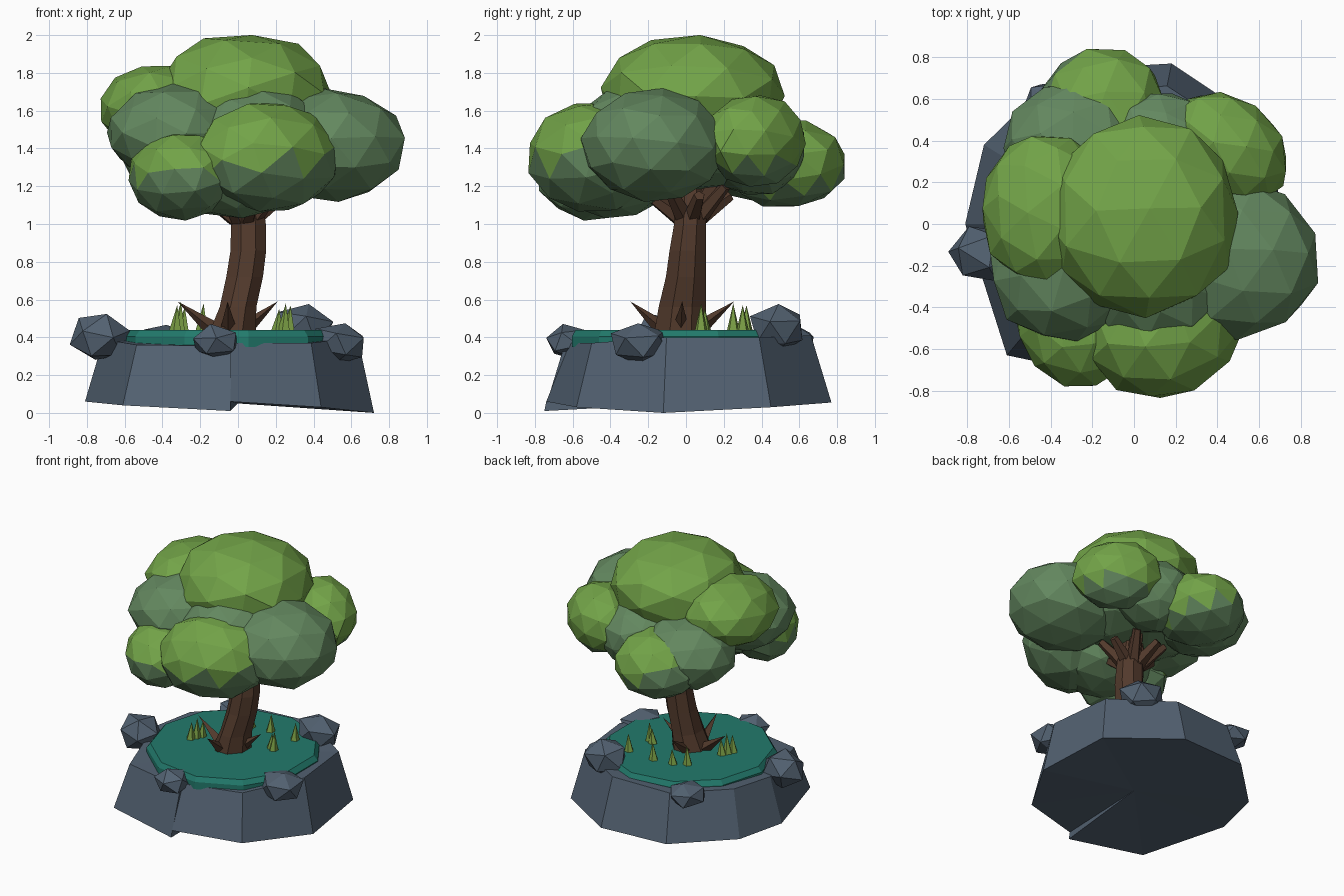
import bpy, bmesh, math, random
from mathutils import Vector, Euler, Matrix

if "Cube" in bpy.data.objects:
    bpy.data.objects.remove(bpy.data.objects["Cube"])
random.seed(11)

def mat(name, c):
    m = bpy.data.materials.new(name)
    m.diffuse_color = (*c, 1)
    m.use_nodes = True
    m.node_tree.nodes["Principled BSDF"].inputs["Base Color"].default_value = m.diffuse_color
    return m

LIGHT = mat("light leaf", (0.17, 0.37, 0.065))
DARK = mat("dark leaf", (0.125, 0.245, 0.115))
ROCK = mat("slate rock", (0.085, 0.12, 0.165))
BARK = mat("bark", (0.085, 0.042, 0.025))
TURF = mat("teal turf", (0.016, 0.195, 0.15))
BLADE = mat("grass blade", (0.2, 0.35, 0.06))

def finish(name, bm, *mats):
    bmesh.ops.recalc_face_normals(bm, faces=bm.faces)
    me = bpy.data.meshes.new(name)
    bm.to_mesh(me)
    bm.free()
    for m in mats:
        me.materials.append(m)
    ob = bpy.data.objects.new(name, me)
    bpy.context.collection.objects.link(ob)
    return ob

def lump(name, c, r, sub, jitter, mats, split=None, tilt=0, yaw=0):
    """Faceted ellipsoid; faces below a (tilted) split plane take the second colour."""
    bm = bmesh.new()
    bmesh.ops.create_icosphere(bm, subdivisions=sub, radius=1)
    turn = Euler([random.uniform(0, 6.28) for _ in range(3)]).to_matrix()
    for v in bm.verts:
        v.co = turn @ v.co * random.uniform(1 - jitter, 1 + jitter)
    if split is not None:
        for f in bm.faces:
            p = f.calc_center_median()
            f.material_index = int(p.z - tilt * p.x < split)
    spin = Matrix.Rotation(math.radians(yaw), 3, 'Z')
    for v in bm.verts:
        v.co = Vector(c) + spin @ Vector((v.co.x * r[0], v.co.y * r[1], v.co.z * r[2]))
    finish(name, bm, *mats)

def tube(name, rings, sides, m):
    """Skin of stacked rings: each ring is (centre, radius x, radius y)."""
    bm = bmesh.new()
    loops = []
    for c, rx, ry in rings:
        loops.append([bm.verts.new((c[0] + rx * math.cos(a), c[1] + ry * math.sin(a), c[2]))
                      for a in (2 * math.pi * (i + 0.5) / sides for i in range(sides))])
    for lo, hi in zip(loops, loops[1:]):
        for i in range(sides):
            j = (i + 1) % sides
            bm.faces.new((lo[i], lo[j], hi[j], hi[i]))
    bm.faces.new(loops[0])
    bm.faces.new(loops[-1])
    finish(name, bm, m)

def spike(name, a, b, r1, r2, sides, m):
    """Tapered prism from a to b."""
    a, b = Vector(a), Vector(b)
    d = b - a
    bm = bmesh.new()
    bmesh.ops.create_cone(bm, cap_ends=True, segments=sides, radius1=r1, radius2=r2, depth=d.length)
    q = d.to_track_quat('Z', 'Y')
    for v in bm.verts:
        v.co = q @ v.co + (a + b) / 2
    finish(name, bm, m)

# Rock base, an open ring of corners with a crack at the front
foot = [(-.04, -.74, .06), (.44, -.58, .03), (.72, -.12, 0), (.66, .45, .03),
        (.18, .77, .055), (-.35, .74, .06), (-.72, .38, .06), (-.81, .0, .06), (-.61, -.63, .04), (-.04, -.75, .01)]
rim_z = [.37, .37, .40, .40, .41, .40, .40, .39, .36, .355]
n = len(foot) - 1
bm = bmesh.new()
low = [bm.verts.new(p) for p in foot]
top = [bm.verts.new((p[0] * .88, p[1] * (.86 if i else .83), z)) for i, (p, z) in enumerate(zip(foot, rim_z))]
mid_low, mid_top = bm.verts.new((0, 0, .05)), bm.verts.new((0, 0, .38))
for i in range(n):
    bm.faces.new((low[i], low[i + 1], top[i + 1], top[i]))
    bm.faces.new((low[i + 1], low[i], mid_low))
    bm.faces.new((top[i], top[i + 1], mid_top))
bm.faces.new((low[0], top[0], top[n], low[n]))
bm.faces.new((low[0], low[n], mid_low))
bm.faces.new((top[n], top[0], mid_top))
finish("rock_base", bm, ROCK)

# Turf disc
tube("turf", [((-.03, 0, .35), .61, .61), ((-.03, 0, .405), .61, .61), ((-.03, 0, .44), .58, .59)], 11, TURF)

# Boulders round the rim
for c, r in [((-.725, -.145, .40), (.17, .145, .135)), ((-.12, -.62, .375), (.14, .13, .095)),
             ((.535, -.245, .37), (.155, .165, .115)), ((.34, .485, .445), (.165, .155, .135)),
             ((-.40, .55, .385), (.15, .15, .09))]:
    lump("boulder", c, r, 1, .08, [ROCK])

# Grass blades
for x, y, h in [(-.33, -.10, .14), (-.31, -.06, .16), (-.29, -.02, .13), (.21, .10, .12), (.245, .08, .15),
                (.27, .30, .14), (-.19, .25, .15), (-.10, .30, .12), (.05, .32, .14)]:
    spike("grass_blade", (x, y, .43), (x + .008, y, .43 + h), .036, 0, 5, BLADE)

# Trunk and thorny roots
tube("trunk", [((-.03, -.03, .42), .135, .15), ((.0, -.02, .56), .105, .135), ((.035, .0, .72), .105, .115),
               ((.055, .01, .86), .102, .105), ((.055, .022, 1.0), .10, .092), ((.04, .025, 1.10), .10, .09),
               ((.03, .025, 1.25), .07, .07)], 8, BARK)
for dx, dy in [(1, 0), (-1, 0), (0, 1), (0, -1)]:
    spike("root", (-.05 + .08 * dx, -.03 + .09 * dy, .44), (-.055 + .265 * dx, -.02 + .275 * dy, .59),
          .045, 0, 4, BARK)

# Branches fanning into the crown
for i in range(8):
    a = 2 * math.pi * (i + .3) / 8
    spike("branch", (.035 + .05 * math.cos(a), .02 + .05 * math.sin(a), 1.03),
          (.03 + .22 * math.cos(a), .02 + .22 * math.sin(a), 1.2 if i % 2 else 1.15), .05, .03, 5, BARK)
spike("branch", (.04, .03, 1.0), (.12, .22, 1.36), .06, .035, 5, BARK)

# Light leaf clumps, the low ones darker underneath: centre, radii, split, tilt, yaw
for c, r, split, tilt, yaw in [
        ((.04, .04, 1.70), (.47, .49, .31), None, 0, 0),
        ((-.42, .07, 1.61), (.325, .38, .24), None, 0, 0),
        ((-.15, .52, 1.32), (.32, .335, .24), -.15, -.5, 0),
        ((.455, .365, 1.44), (.32, .24, .245), -.5, 0, -40),
        ((.16, -.48, 1.355), (.41, .34, .295), -.08, .2, 35),
        ((-.305, -.485, 1.255), (.26, .325, .235), .0, 0, 35)]:
    lump("light_leaves", c, r, 2, .03, [LIGHT, DARK], split, tilt, yaw)

# Dark leaf clumps, with low ones filling the underside
for c, r in [((.49, -.17, 1.415), (.41, .39, .30)), ((-.34, -.21, 1.48), (.36, .36, .26)),
             ((.12, -.28, 1.46), (.36, .32, .27)), ((-.28, .36, 1.38), (.35, .33, .26)),
             ((.13, .36, 1.40), (.30, .28, .25)), ((.02, .02, 1.42), (.52, .50, .26)),
             ((-.03, -.38, 1.25), (.40, .30, .22))]:
    lump("dark_leaves", c, r, 2, .03, [DARK])
